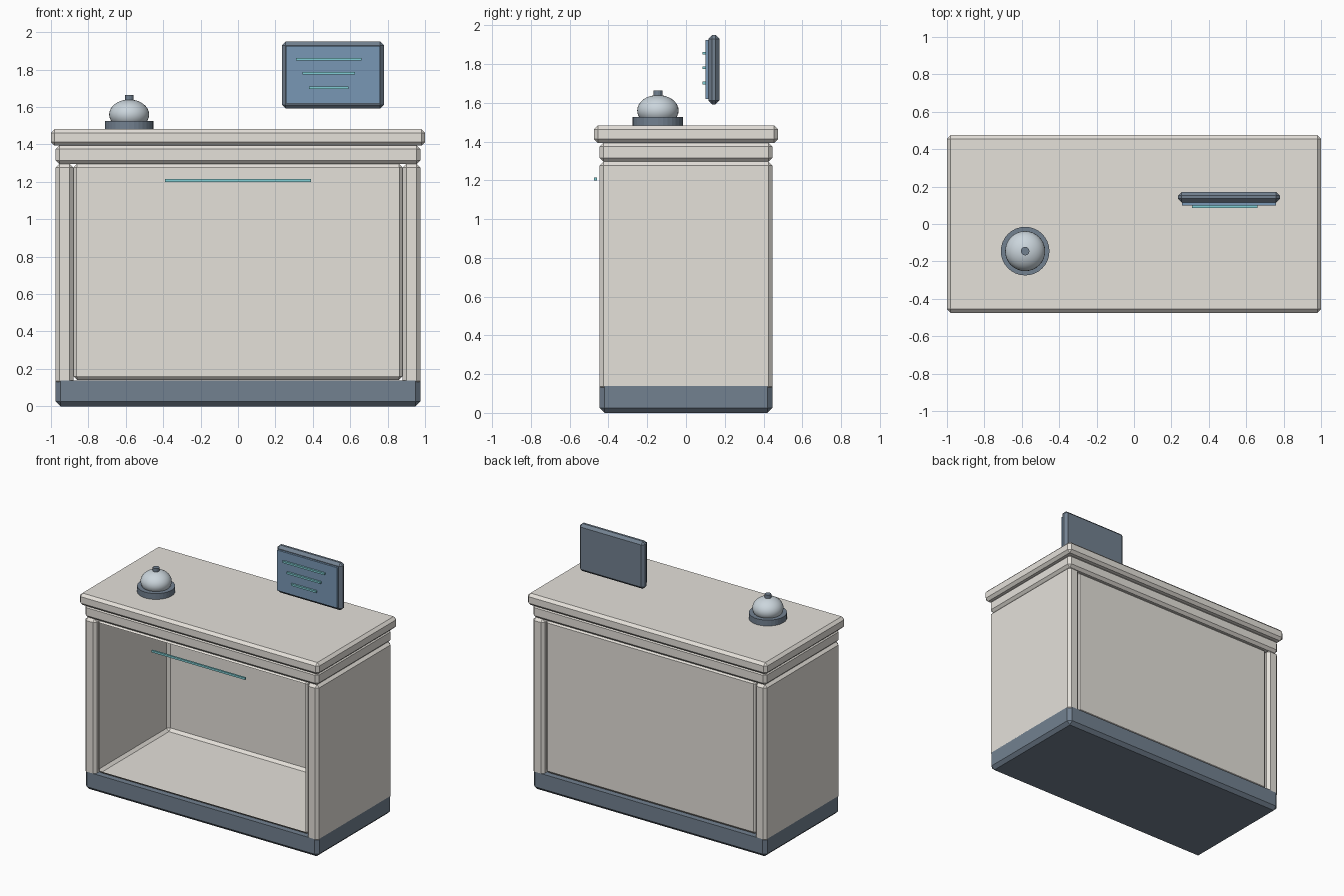
import bpy, bmesh
from mathutils import Matrix

if "Cube" in bpy.data.objects:
    bpy.data.objects.remove(bpy.data.objects["Cube"])


def material(name, rgb):
    m = bpy.data.materials.new(name)
    m.diffuse_color = (*rgb, 1)
    m.use_nodes = True
    m.node_tree.nodes["Principled BSDF"].inputs["Base Color"].default_value = m.diffuse_color
    return m


STONE = material("warm_stone", (0.78, 0.75, 0.70))
NAVY = material("dark_navy", (0.17, 0.22, 0.28))
SCREEN = material("screen_blue", (0.19, 0.31, 0.46))
TEAL = material("teal_glow", (0.22, 0.62, 0.66))
METAL = material("bell_metal", (0.60, 0.67, 0.72))


def finish(name, bm, mat):
    me = bpy.data.meshes.new(name)
    bm.to_mesh(me)
    bm.free()
    me.materials.append(mat)
    ob = bpy.data.objects.new(name, me)
    bpy.context.collection.objects.link(ob)
    return ob


def box(name, x, y, z, mat, chamfer=0.0, keep_top=False, open_front=False):
    """Box from (min, max) ranges, optionally chamfered."""
    bm = bmesh.new()
    bmesh.ops.create_cube(bm, size=1)
    for v in bm.verts:
        for i, r in enumerate((x, y, z)):
            v.co[i] = r[0] if v.co[i] < 0 else r[1]
    if chamfer:
        edges = [e for e in bm.edges
                 if not (keep_top and all(v.co.z > z[1] - 1e-5 for v in e.verts))]
        bmesh.ops.bevel(bm, geom=edges, offset=chamfer, segments=1, affect='EDGES')
    if open_front:
        bm.normal_update()
        front = [f for f in bm.faces if f.normal.y < -0.99]
        bmesh.ops.delete(bm, geom=front, context='FACES')
    return finish(name, bm, mat)


def cylinder(name, x, y, z, r, n, mat):
    bm = bmesh.new()
    bmesh.ops.create_cone(bm, cap_ends=True, segments=n, radius1=r, radius2=r,
                          depth=z[1] - z[0],
                          matrix=Matrix.Translation((x, y, sum(z) / 2)))
    return finish(name, bm, mat)


# Desk carcass: plinth, hollow body open to the front, side panels, apron, top
box("plinth", (-0.975, 0.975), (-0.445, 0.445), (0, 0.138), NAVY, 0.025, keep_top=True)
box("hollow_body", (-0.88, 0.88), (-0.425, 0.425), (0.14, 1.297), STONE, 0.02, open_front=True)
for side, s in (("left", -1), ("right", 1)):
    box(side + "_side_panel", sorted((s * 0.88, s * 0.975)), (-0.445, 0.445),
        (0.115, 1.297), STONE, 0.02)
box("apron", (-0.975, 0.975), (-0.445, 0.445), (1.295, 1.395), STONE, 0.02)
box("counter_top", (-1, 1), (-0.475, 0.475), (1.393, 1.482), STONE, 0.02)
box("front_light_strip", (-0.39, 0.39), (-0.474, -0.46), (1.2, 1.215), TEAL)

# Service bell
bx, by = -0.582, -0.145
cylinder("bell_base", bx, by, (1.48, 1.526), 0.13, 32, NAVY)
bm = bmesh.new()
bmesh.ops.create_uvsphere(bm, u_segments=32, v_segments=16, radius=1,
                          matrix=Matrix.Translation((bx, by, 1.56))
                          @ Matrix.Diagonal((0.107, 0.107, 0.08, 1)))
for f in bm.faces:
    f.smooth = True
finish("bell_dome", bm, METAL)
cylinder("bell_button", bx, by, (1.625, 1.664), 0.023, 12, NAVY)

# Display panel with glowing lines
box("display_case", (0.235, 0.78), (0.115, 0.172), (1.592, 1.95), NAVY, 0.02)
box("display_screen", (0.257, 0.758), (0.1, 0.117), (1.62, 1.925), SCREEN)
for i, (x0, x1, z) in enumerate(((0.31, 0.66, 1.855), (0.345, 0.625, 1.78), (0.38, 0.59, 1.702))):
    box(f"display_line_{i + 1}", (x0, x1), (0.086, 0.101), (z - 0.007, z + 0.007), TEAL)
